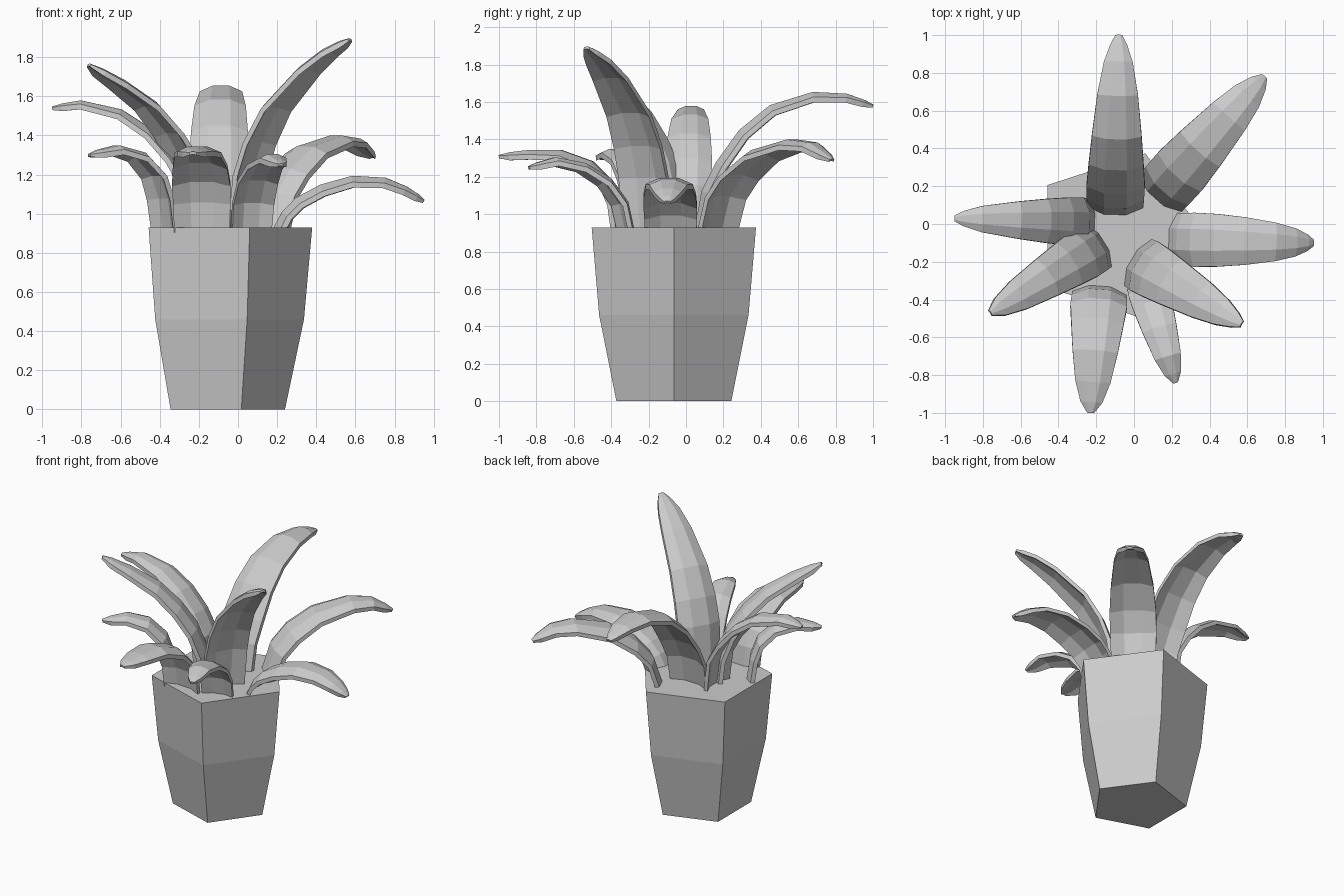
import bpy, bmesh, math
from mathutils import Vector

if "Cube" in bpy.data.objects:
    bpy.data.objects.remove(bpy.data.objects["Cube"])


def make_object(name, bm):
    bmesh.ops.recalc_face_normals(bm, faces=bm.faces)
    mesh = bpy.data.meshes.new(name)
    bm.to_mesh(mesh)
    bm.free()
    obj = bpy.data.objects.new(name, mesh)
    bpy.context.collection.objects.link(obj)
    return obj


def skin(name, rings):
    """Join closed rings of points into a capped solid."""
    bm = bmesh.new()
    rows = [[bm.verts.new(p) for p in ring] for ring in rings]
    n = len(rows[0])
    for a, b in zip(rows, rows[1:]):
        for i in range(n):
            j = (i + 1) % n
            bm.faces.new((a[i], a[j], b[j], b[i]))
    bm.faces.new(rows[0])
    bm.faces.new(rows[-1])
    return make_object(name, bm)


def width_at(s):
    """Leaf outline: relative width along its length."""
    keys = [(0, 0.95), (0.3, 1.0), (0.55, 0.88), (0.8, 0.66), (0.93, 0.42), (1, 0.12)]
    for (s0, w0), (s1, w1) in zip(keys, keys[1:]):
        if s <= s1:
            return w0 + (w1 - w0) * (s - s0) / (s1 - s0)
    return keys[-1][1]


def leaf(name, base, tip, width, profile, thick=0.028):
    """profile: (fraction from base to tip, height) pairs."""
    b, t = Vector((*base, 0)), Vector((*tip, 0))
    out = (t - b).normalized()
    side = Vector((-out.y, out.x, 0))
    up = Vector((0, 0, 1))
    pts = [b.lerp(t, f) + up * z for f, z in profile]
    # extra station so that the tip rounds off
    pts.insert(-1, pts[-2].lerp(pts[-1], 0.65))
    lengths = [0]
    for p, q in zip(pts, pts[1:]):
        lengths.append(lengths[-1] + (q - p).length)
    rings = []
    for i, p in enumerate(pts):
        tan = (pts[min(i + 1, len(pts) - 1)] - pts[max(i - 1, 0)]).normalized()
        nor = tan.cross(side).normalized()
        w = width * width_at(lengths[i] / lengths[-1])
        h = thick * (0.5 if i == len(pts) - 1 else 1)
        arch = [(-0.5, -0.13), (-0.2, 0), (0.2, 0), (0.5, -0.13)]
        top = [p + side * u * w + nor * (v * w + h / 2) for u, v in arch]
        low = [q - nor * h for q in reversed(top)]
        rings.append(top + low)
    return skin(name, rings)


# Five-sided tapering pot
skin("pot", [[(-0.083 + r * math.cos(math.tau * k / 5),
               -0.065 + r * math.sin(math.tau * k / 5), z) for k in range(5)]
             for r, z in [(0.323, 0), (0.42, 0.46), (0.462, 0.93)]])

# Arching leaves
leaf("back_leaf", (-0.1, 0.06), (-0.08, 1.0), 0.31,
     [(0, 0.91), (0.04, 1.12), (0.12, 1.27), (0.25, 1.44), (0.42, 1.57), (0.66, 1.64), (0.85, 1.63), (1, 1.58)])
leaf("back_right_leaf", (0.12, 0.14), (0.69, 0.78), 0.31,
     [(0, 0.91), (0.07, 1.1), (0.19, 1.22), (0.39, 1.33), (0.67, 1.385), (0.84, 1.37), (1, 1.29)])
leaf("right_leaf", (0.19, -0.08), (0.95, -0.1), 0.29,
     [(0, 0.91), (0.06, 1.0), (0.15, 1.07), (0.31, 1.135), (0.52, 1.18), (0.74, 1.17), (0.88, 1.125), (1, 1.065)])
leaf("tall_front_right_leaf", (0.0, -0.19), (0.57, -0.53), 0.3,
     [(0, 0.91), (0.05, 1.2), (0.14, 1.37), (0.3, 1.55), (0.6, 1.74), (0.8, 1.83), (1, 1.89)])
leaf("small_front_leaf", (0.06, -0.3), (0.22, -0.84), 0.22,
     [(0, 0.91), (0.06, 1.06), (0.22, 1.18), (0.46, 1.26), (0.74, 1.29), (1, 1.25)])
leaf("front_leaf", (-0.18, -0.34), (-0.23, -1.0), 0.3,
     [(0, 0.91), (0.03, 1.06), (0.1, 1.17), (0.25, 1.27), (0.5, 1.33), (0.75, 1.33), (1, 1.31)])
leaf("tall_front_left_leaf", (-0.17, -0.1), (-0.76, -0.47), 0.28,
     [(0, 0.91), (0.03, 1.1), (0.12, 1.27), (0.27, 1.42), (0.47, 1.56), (0.73, 1.67), (1, 1.76)])
leaf("left_leaf", (-0.22, 0.01), (-0.95, 0.03), 0.26,
     [(0, 0.91), (0.04, 1.15), (0.15, 1.29), (0.31, 1.42), (0.52, 1.52), (0.8, 1.565), (1, 1.54)])
leaf("low_front_left_leaf", (-0.35, -0.22), (-0.76, -0.47), 0.23,
     [(0, 0.91), (0.05, 1.08), (0.14, 1.2), (0.36, 1.3), (0.66, 1.335), (1, 1.3)])
